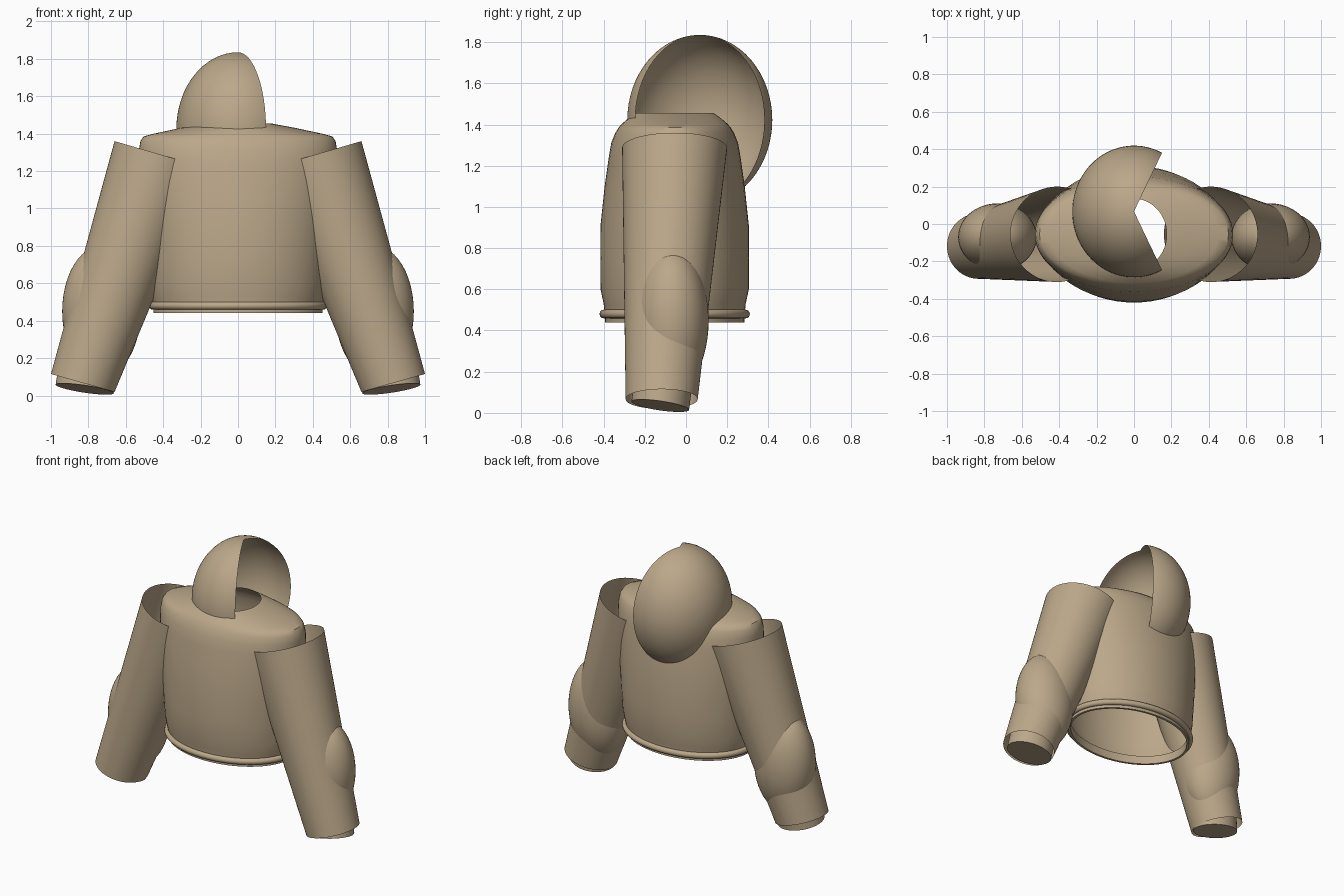
import bpy, bmesh, math
from mathutils import Vector

cube = bpy.data.objects.get("Cube")
if cube:
    bpy.data.objects.remove(cube, do_unlink=True)

tan = bpy.data.materials.new("tan_cloth")
tan.use_nodes = True
COLOR = (0.50, 0.39, 0.255, 1)
tan.diffuse_color = COLOR
tan.node_tree.nodes["Principled BSDF"].inputs["Base Color"].default_value = COLOR


def loft(name, rings, start=0, end=360, segs=64, cap=False, mirror=False, sharp=40):
    """Skin rings given as (centre, half axis u, half axis v), lowest first."""
    closed = end - start == 360
    count = segs if closed else segs + 1
    bm = bmesh.new()
    rows = []
    for c, u, v in rings:
        row = []
        for i in range(count):
            a = math.radians(start + (end - start) * i / segs)
            p = Vector(c) + Vector(u) * math.cos(a) + Vector(v) * math.sin(a)
            row.append(bm.verts.new(p))
        rows.append(row)
    for low, high in zip(rows, rows[1:]):
        for i in range(segs):
            j = (i + 1) % count
            bm.faces.new((low[i], low[j], high[j], high[i]))
    if cap:
        bm.faces.new(rows[0][::-1])
    bmesh.ops.remove_doubles(bm, verts=bm.verts, dist=1e-5)
    mesh = bpy.data.meshes.new(name)
    bm.to_mesh(mesh)
    bm.free()
    mesh.materials.append(tan)
    ob = bpy.data.objects.new(name, mesh)
    bpy.context.collection.objects.link(ob)
    if mirror:
        ob.modifiers.new("Mirror", 'MIRROR')
    bpy.ops.object.select_all(action='DESELECT')
    ob.select_set(True)
    bpy.context.view_layer.objects.active = ob
    bpy.ops.object.shade_smooth_by_angle(angle=math.radians(sharp))
    return ob


def level(z, rx, ry, y=-0.055):
    return (0, y, z), (rx, 0, 0), (0, ry, 0)


# Body: open at the hem and at the neck
body = [(0.48, .45, .34), (0.53, .465, .345), (0.60, .475, .36), (0.75, .487, .361),
        (0.91, .50, .36), (1.10, .517, .34), (1.24, .53, .32), (1.31, .53, .308),
        (1.36, .522, .288), (1.385, .505, .272), (1.40, .45, .26),
        (1.43, .31, .225), (1.455, .175, .19)]
loft("body", [level(*r) for r in body])

# Hem: a rolled ring with a short band below it
hem = []
for k in range(13):
    a = math.tau * k / 12
    hem.append(level(0.48 - 0.021 * math.cos(a), .457 + .02 * math.sin(a), .345 + .02 * math.sin(a)))
loft("hem_ring", hem)
loft("hem_band", [level(.44, .435, .322), level(.44, .452, .338), level(.49, .452, .338)])
loft("hem_lining", [level(.50, .435, .322), level(.44, .435, .322)])

# Sleeves: open tapered tubes, wide where they enter the shoulder
loft("sleeve", [((.83, -.118, .067), (.17, 0, .048), (0, .175, 0)),
                ((.41, -.055, 1.287), (.25, 0, .073), (0, .255, 0))], mirror=True)

# Cuffs: closed stubs inside the sleeve ends
tilt = ((.155, 0, .023), (0, .14, -.02))
loft("cuff", [((.82, -.125, .035), *tilt), ((.79, -.10, .235), *tilt)], cap=True, mirror=True)


def ellipsoid(centre, rx, ry, rz, steps=24):
    rings = []
    for k in range(steps + 1):
        t = math.pi * (k / steps - 0.5)
        c = Vector(centre) + Vector((0, 0, rz * math.sin(t)))
        rings.append((c, (rx * math.cos(t), 0, 0), (0, ry * math.cos(t), 0)))
    return rings


# Elbow pads and the hood, a shell with an open wedge
loft("elbow_pad", ellipsoid((.73, -.07, .45), .21, .18, .35), segs=48, mirror=True)
loft("hood", ellipsoid((0, .067, 1.422), .33, .352, .413, 32), start=63, end=297)
